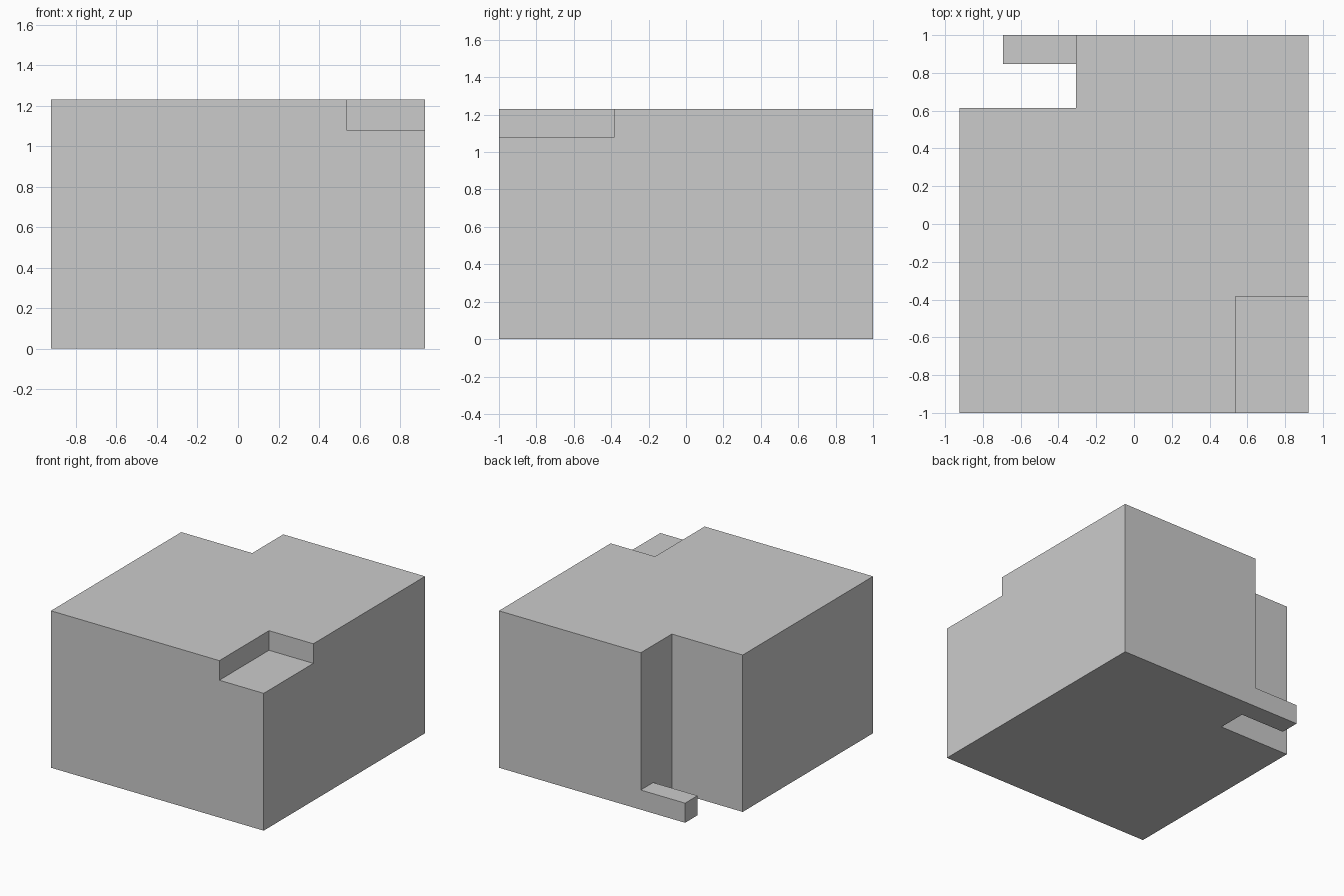
import bpy
from mathutils import Vector

if "Cube" in bpy.data.objects:
    bpy.data.objects.remove(bpy.data.objects["Cube"])

U = 2 / 13  # the model sits on a grid of 13 units along y


def box(name, lo, hi):
    """Box between two corners given in grid units."""
    lo, hi = Vector(lo) * U, Vector(hi) * U
    bpy.ops.mesh.primitive_cube_add(size=1)
    ob = bpy.context.object
    ob.name = name
    for v in ob.data.vertices:
        v.co = [(lo[i] + hi[i]) / 2 + v.co[i] * (hi[i] - lo[i]) for i in range(3)]
    return ob


def cut(target, name, lo, hi):
    """Subtract a hidden box from the target."""
    cutter = box(name, lo, hi)
    cutter.hide_render = True
    cutter.display_type = 'WIRE'
    mod = target.modifiers.new(name, 'BOOLEAN')
    mod.operation = 'DIFFERENCE'
    mod.solver = 'EXACT'
    mod.object = cutter


# Main block
body = box("body", (-6, -6.5, 0), (6, 6.5, 8))

# Shallow recess in the front right top corner
cut(body, "front_recess_cutter", (3.5, -8, 7), (7, -2.5, 9))

# Back left corner notch, leaving a small bar along the bottom back edge
cut(body, "corner_notch_cutter", (-7, 4, 1), (-2, 8, 9))
cut(body, "bar_gap_cutter", (-7, 4, -1), (-2, 5.5, 2))
cut(body, "bar_end_cutter", (-8, 4, -2), (-4.5, 9, 3))
